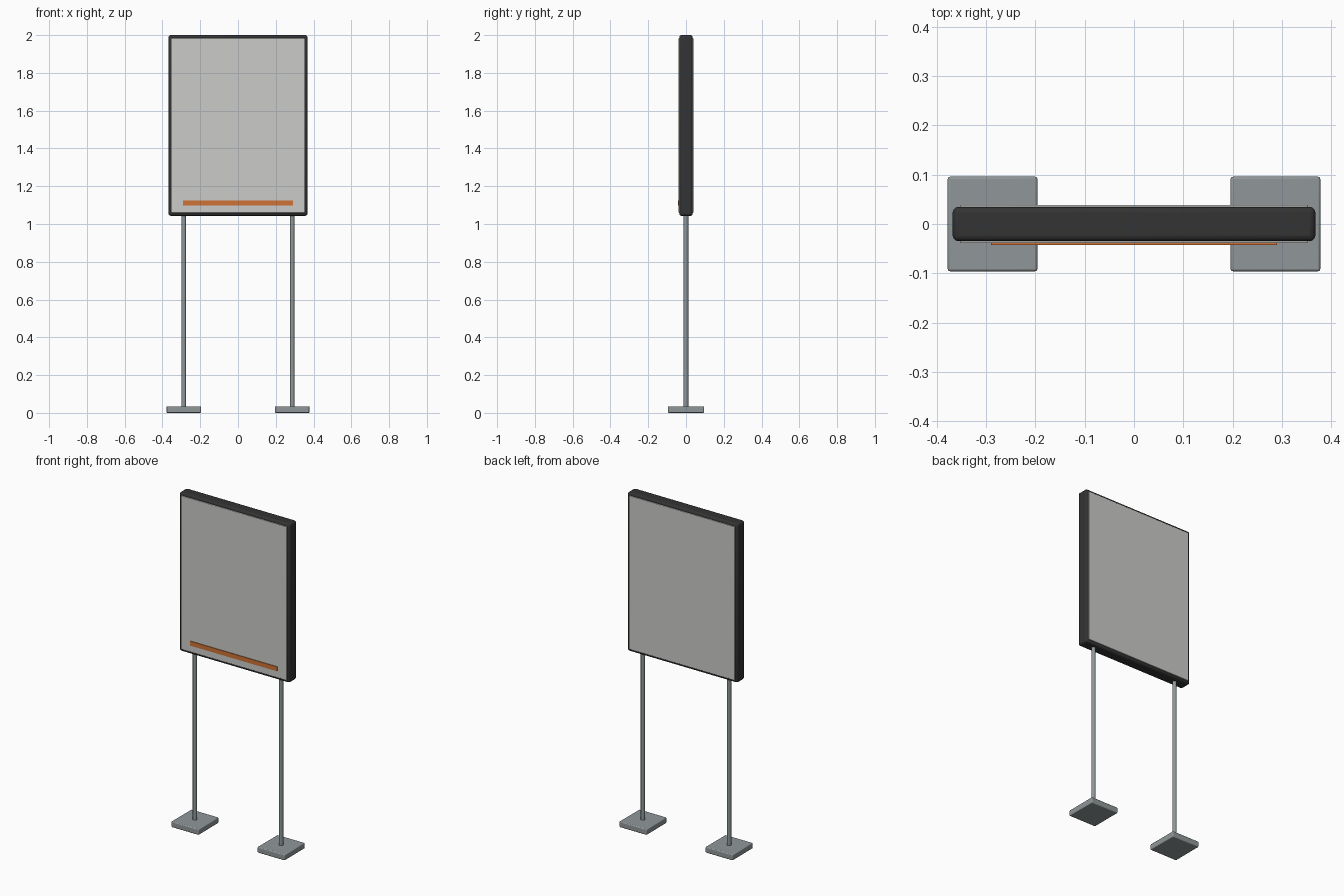
import bpy, math

if "Cube" in bpy.data.objects:
    bpy.data.objects.remove(bpy.data.objects["Cube"])


def material(name, color):
    m = bpy.data.materials.new(name)
    m.diffuse_color = (*color, 1)
    m.use_nodes = True
    m.node_tree.nodes["Principled BSDF"].inputs["Base Color"].default_value = m.diffuse_color
    return m


DARK = material("charcoal", (0.033, 0.033, 0.034))
PANEL = material("light grey", (0.60, 0.60, 0.58))
METAL = material("steel grey", (0.28, 0.31, 0.32))
ORANGE = material("orange", (0.62, 0.17, 0.035))


def finish(ob, name, mat, bevel):
    ob.name = name
    ob.data.materials.append(mat)
    if bevel:
        b = ob.modifiers.new("bevel", 'BEVEL')
        b.width, b.segments = bevel, 3
    bpy.ops.object.shade_smooth_by_angle(angle=math.radians(35))
    return ob


def box(name, lo, hi, mat, bevel=0):
    bpy.ops.mesh.primitive_cube_add(size=1, location=[(a + b) / 2 for a, b in zip(lo, hi)])
    ob = bpy.context.object
    ob.scale = [b - a for a, b in zip(lo, hi)]
    bpy.ops.object.transform_apply(location=False, rotation=False, scale=True)
    return finish(ob, name, mat, bevel)


# Sign board
box("board_frame", (-0.368, -0.035, 1.043), (0.368, 0.035, 2.0), DARK, 0.012)

# Face sheets, standing slightly proud of the frame on both sides
for name, y0, y1 in (("front_sheet", -0.039, -0.030), ("back_sheet", 0.030, 0.039)):
    box(name, (-0.352, y0, 1.059), (0.352, y1, 1.984), PANEL, 0.002)

# Accent strip
box("accent_strip", (-0.29, -0.043, 1.098), (0.29, -0.037, 1.125), ORANGE)

# Legs and feet
for side, s in (("left", -1), ("right", 1)):
    x = s * 0.287
    bpy.ops.mesh.primitive_cylinder_add(vertices=24, radius=0.0122, depth=1.04,
                                        location=(x, 0, 0.54))
    finish(bpy.context.object, side + "_leg", METAL, 0)
    box(side + "_foot", (x - 0.091, -0.096, 0), (x + 0.091, 0.096, 0.035), METAL, 0.005)
